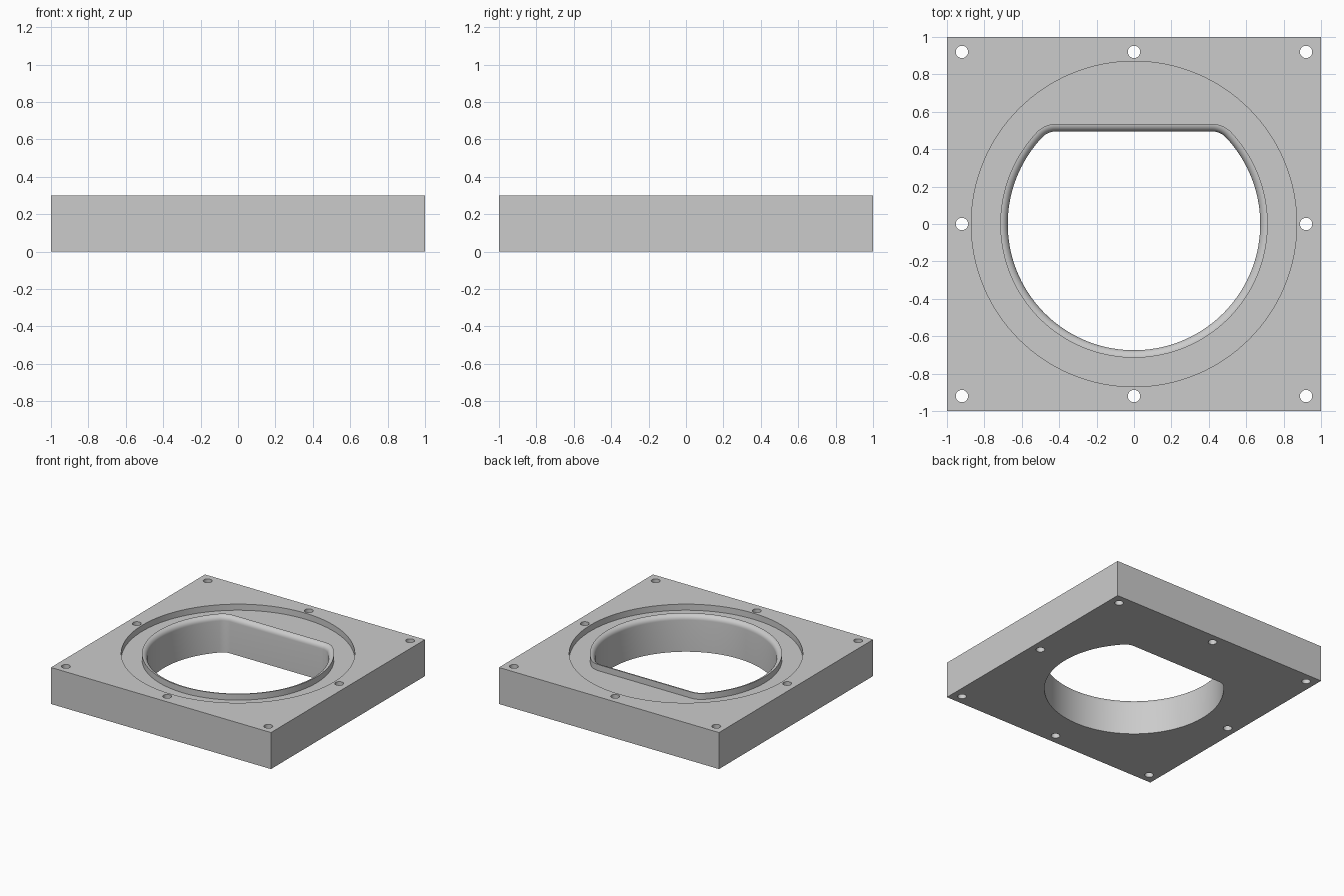
import bpy, bmesh
from math import sin, cos, pi, atan2, hypot, radians

if "Cube" in bpy.data.objects:
    bpy.data.objects.remove(bpy.data.objects["Cube"], do_unlink=True)

HEIGHT, FLOOR = 0.3, 0.25      # plate top and recess floor
OPEN_R, FLAT_Y, CORNER = 0.675, 0.495, 0.1
LIP = 0.04                     # lip width and inner rounding radius

bm = bmesh.new()


def arc(cx, cy, r, a, b, n):
    return [(cx + r * cos(a + (b - a) * i / n), cy + r * sin(a + (b - a) * i / n))
            for i in range(n)]


def opening(offset):
    """Circle with a flat back side and rounded corners, grown by offset."""
    cy = FLAT_Y - CORNER
    cx = ((OPEN_R - CORNER) ** 2 - cy ** 2) ** 0.5
    a = atan2(cy, cx)
    r = CORNER + offset
    return (arc(cx, cy, r, a, pi / 2, 10) + [(cx, cy + r)]
            + arc(-cx, cy, r, pi / 2, pi - a, 10)
            + arc(0, 0, OPEN_R + offset, pi - a, 2 * pi + a, 110))


def loop(points, z):
    verts = [bm.verts.new((x, y, z)) for x, y in points]
    for i, v in enumerate(verts):
        bm.edges.new((verts[i - 1], v))
    return verts


def bridge(a, b):
    for i in range(len(a)):
        bm.faces.new((a[i - 1], a[i], b[i], b[i - 1]))


def fill(loops):
    edges = [bm.edges.get((l[i - 1], l[i])) for l in loops for i in range(len(l))]
    bmesh.ops.triangle_fill(bm, edges=edges, use_beauty=True, normal=(0, 0, 1))


# Outer sides and screw holes
outline = [(-1, -1), (1, -1), (1, 1), (-1, 1)]
holes = [arc(0.92 * i, 0.92 * j, 0.033, 0, 2 * pi, 32)
         for i in (-1, 0, 1) for j in (-1, 0, 1) if i or j]
lower = [loop(p, 0) for p in [outline] + holes]
upper = [loop(p, HEIGHT) for p in [outline] + holes]

# Round recess
circle = arc(0, 0, 0.87, 0, 2 * pi, 128)
recess_top, recess_floor = loop(circle, HEIGHT), loop(circle, FLOOR)

# Opening wall, rounded lip and outer lip wall
profile = [(0, 0)]
for i in range(9):
    t = pi / 2 * i / 8
    profile.append((LIP * (1 - cos(t)), HEIGHT - LIP * (1 - sin(t))))
profile.append((LIP, FLOOR))
rings = [loop(opening(e), z) for e, z in profile]

# Flat faces, then the walls between loops
fill(lower + [rings[0]])
fill(upper + [recess_top])
fill([recess_floor, rings[-1]])
for a, b in list(zip(lower, upper)) + list(zip(rings, rings[1:])):
    bridge(a, b)
bridge(recess_top, recess_floor)
bmesh.ops.recalc_face_normals(bm, faces=bm.faces[:])

mesh = bpy.data.meshes.new("mounting_plate")
bm.to_mesh(mesh)
bm.free()
plate = bpy.data.objects.new("mounting_plate", mesh)
bpy.context.collection.objects.link(plate)

# Plain grey
grey = bpy.data.materials.new("light_grey")
grey.use_nodes = True
colour = (0.6, 0.6, 0.6, 1)
grey.diffuse_color = colour
grey.node_tree.nodes["Principled BSDF"].inputs["Base Color"].default_value = colour
mesh.materials.append(grey)

bpy.ops.object.select_all(action="DESELECT")
plate.select_set(True)
bpy.context.view_layer.objects.active = plate
bpy.ops.object.shade_smooth_by_angle(angle=radians(30))
